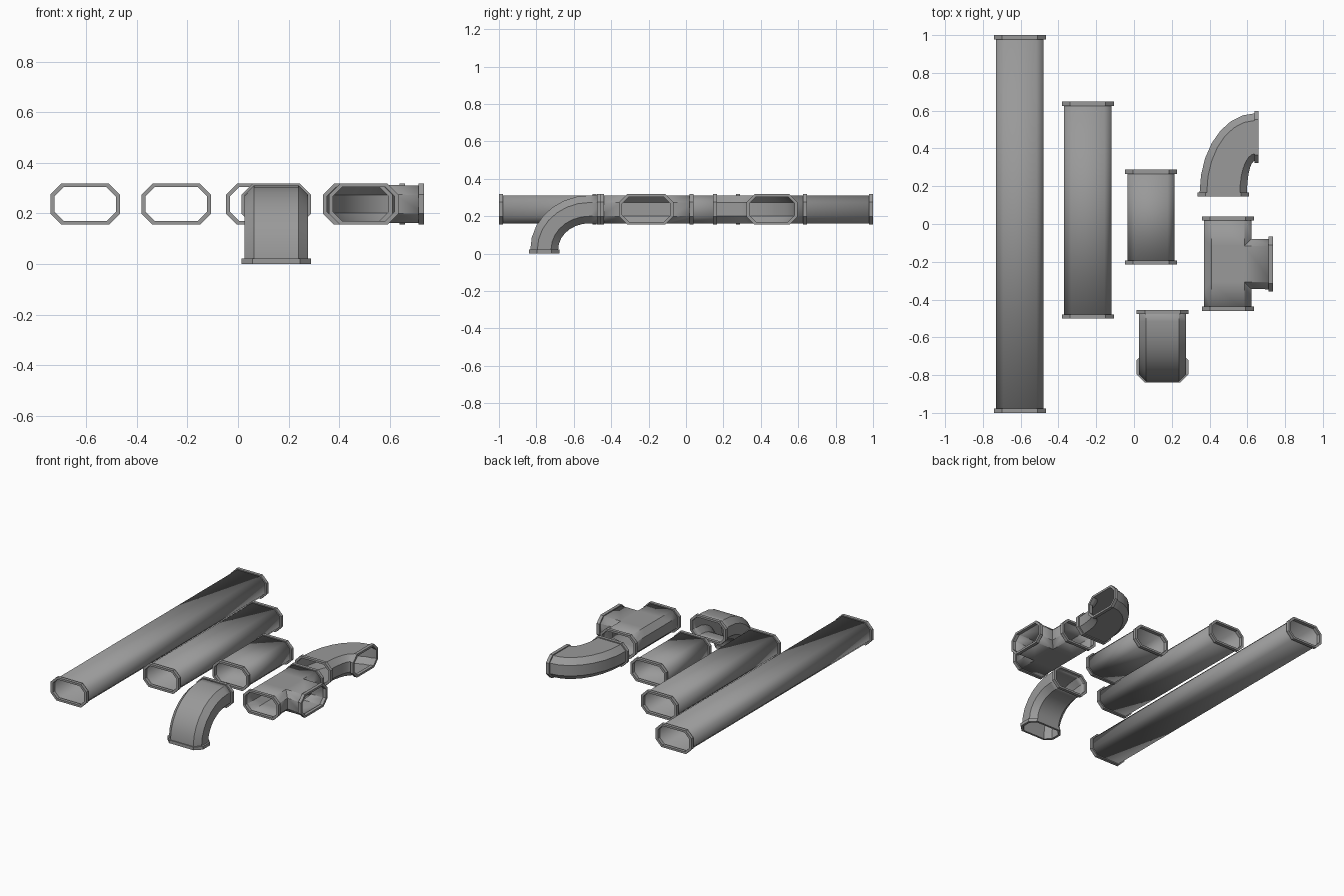
import bpy, bmesh, math
from mathutils import Vector

cube = bpy.data.objects.get("Cube")
if cube:
    bpy.data.objects.remove(cube, do_unlink=True)

X, Y, Z = Vector((1, 0, 0)), Vector((0, 1, 0)), Vector((0, 0, 1))
HW, HH, CH = 0.124, 0.073, 0.037      # duct half width, half height, corner cut
RIM, RIM_LEN, WALL = 0.013, 0.022, 0.003
LEVEL = 0.237                         # height of the duct centre lines

metal = bpy.data.materials.new("duct_grey")
metal.use_nodes = True
GREY = (0.32, 0.32, 0.32, 1)
metal.diffuse_color = GREY
metal.node_tree.nodes["Principled BSDF"].inputs["Base Color"].default_value = GREY


def octagon(hu, hv, c=CH):
    u, v = hu - c, hv - c
    return [(hu, -v), (hu, v), (u, hv), (-u, hv), (-hu, v), (-hu, -v), (-u, -hv), (u, -hv)]


def loft(bm, rings, closed=False, skip=lambda seg, strip: False):
    """Join rings of points with quads."""
    verts = [[bm.verts.new(p) for p in ring] for ring in rings]
    for s in range(len(rings) if closed else len(rings) - 1):
        a, b = verts[s], verts[(s + 1) % len(rings)]
        for i in range(8):
            if not skip(s, i):
                j = (i + 1) % 8
                bm.faces.new((a[i], a[j], b[j], b[i]))


def finish(bm, name, wall=True):
    bmesh.ops.remove_doubles(bm, verts=bm.verts, dist=0.0001)
    bmesh.ops.recalc_face_normals(bm, faces=bm.faces)
    mesh = bpy.data.meshes.new(name)
    bm.to_mesh(mesh)
    bm.free()
    mesh.materials.append(metal)
    ob = bpy.data.objects.new(name, mesh)
    bpy.context.collection.objects.link(ob)
    bpy.ops.object.select_all(action='DESELECT')
    ob.select_set(True)
    bpy.context.view_layer.objects.active = ob
    bpy.ops.object.shade_smooth_by_angle(angle=math.radians(32))
    if wall:
        mod = ob.modifiers.new("sheet_wall", 'SOLIDIFY')
        mod.thickness = WALL
        mod.offset = 0
        mod.use_even_offset = True


def flange(name, end, out, U, V, hu=HW, hv=HH):
    """Collar round a duct mouth; 'out' points out of the mouth."""
    big = octagon(hu + RIM, hv + 0.008, CH + 0.006)
    small = octagon(hu - WALL, hv - 0.006 if hv == HH else hv - WALL, CH - 0.001)
    if hv != HH:  # tall mouth: width and height swap roles
        big = octagon(hu + 0.008, hv + RIM, CH + 0.006)
        small = octagon(hu - 0.006, hv - WALL, CH - 0.001)
    bm = bmesh.new()
    loft(bm, [[end - out * d + U * u + V * v for u, v in sec]
              for sec, d in ((big, 0), (big, RIM_LEN), (small, RIM_LEN), (small, 0))], closed=True)
    finish(bm, name, wall=False)


def straight_duct(name, x, y0, y1):
    bm = bmesh.new()
    loft(bm, [[Vector((x + u, y, LEVEL + v)) for u, v in octagon(HW, HH)]
              for y in (y0 + 0.003, y1 - 0.003)])
    finish(bm, name)
    flange(name + "_front_flange", Vector((x, y0, LEVEL)), -Y, X, Z)
    flange(name + "_back_flange", Vector((x, y1, LEVEL)), Y, X, Z)


def elbow(name, corner, A, B, V, a, b, lead_a, lead_b, hu, hv, steps=7):
    """Quarter bend from corner + A*a to corner + B*b, with short straight leads."""
    sec = octagon(hu, hv)

    def ring(t, shift):
        return [corner + A * (a + u) * math.cos(t) + B * (b + u) * math.sin(t) + V * v + shift
                for u, v in sec]
    rings = [ring(0, -B * (lead_a - 0.003))]
    rings += [ring(math.pi / 2 * k / steps, Vector()) for k in range(steps + 1)]
    rings.append(ring(math.pi / 2, -A * (lead_b - 0.003)))
    bm = bmesh.new()
    loft(bm, rings)
    finish(bm, name)
    flange(name + "_start_flange", corner + A * a - B * lead_a, -B, A, V, hu, hv)
    flange(name + "_end_flange", corner + B * b - A * lead_b, -A, B, V, hu, hv)


def tee(name, x, y0, y1, branch_y, branch_hw, branch_end):
    bm = bmesh.new()
    sec = octagon(HW, HH)

    def reach(v, wide):               # width at a given height of the section
        return wide - CH if abs(v) > HH - 0.001 else wide
    rings = [[Vector((x + u, y, LEVEL + v)) for u, v in sec] for y in (y0 + 0.003, y1 - 0.003)]
    cuts = [[Vector((x + u, branch_y + s * reach(v, branch_hw), LEVEL + v)) for u, v in sec]
            for s in (-1, 1)]
    # Main run, open on the side where the branch joins
    loft(bm, [rings[0], *cuts, rings[1]], skip=lambda seg, i: seg == 1 and i in (0, 1, 7))
    # Side branch, mitred to the main run
    bsec = octagon(branch_hw, HH)
    loft(bm, [[Vector((x + reach(v, HW), branch_y + u, LEVEL + v)) for u, v in bsec],
              [Vector((branch_end - 0.003, branch_y + u, LEVEL + v)) for u, v in bsec]])
    finish(bm, name)
    flange(name + "_front_flange", Vector((x, y0, LEVEL)), -Y, X, Z)
    flange(name + "_back_flange", Vector((x, y1, LEVEL)), Y, X, Z)
    flange(name + "_branch_flange", Vector((branch_end, branch_y, LEVEL)), X, Y, Z, branch_hw)


# Straight runs
straight_duct("long_duct", -0.604, -1.0, 1.0)
straight_duct("medium_duct", -0.244, -0.5, 0.648)
straight_duct("short_duct", 0.09, -0.214, 0.288)

# Tee piece
tee("tee_duct", 0.497, -0.46, 0.04, -0.212, 0.132, 0.735)

# Flat bend
elbow("flat_elbow", Vector((0.64, 0.167, LEVEL)), -X, Y, Z,
      0.167, 0.293, 0.022, 0.02, HW, HH)

# Downward bend
elbow("down_elbow", Vector((0.151, -0.515, 0.022)), Z, -Y, X,
      LEVEL - 0.022, 0.243, 0.06, 0.022, HH, HW)
